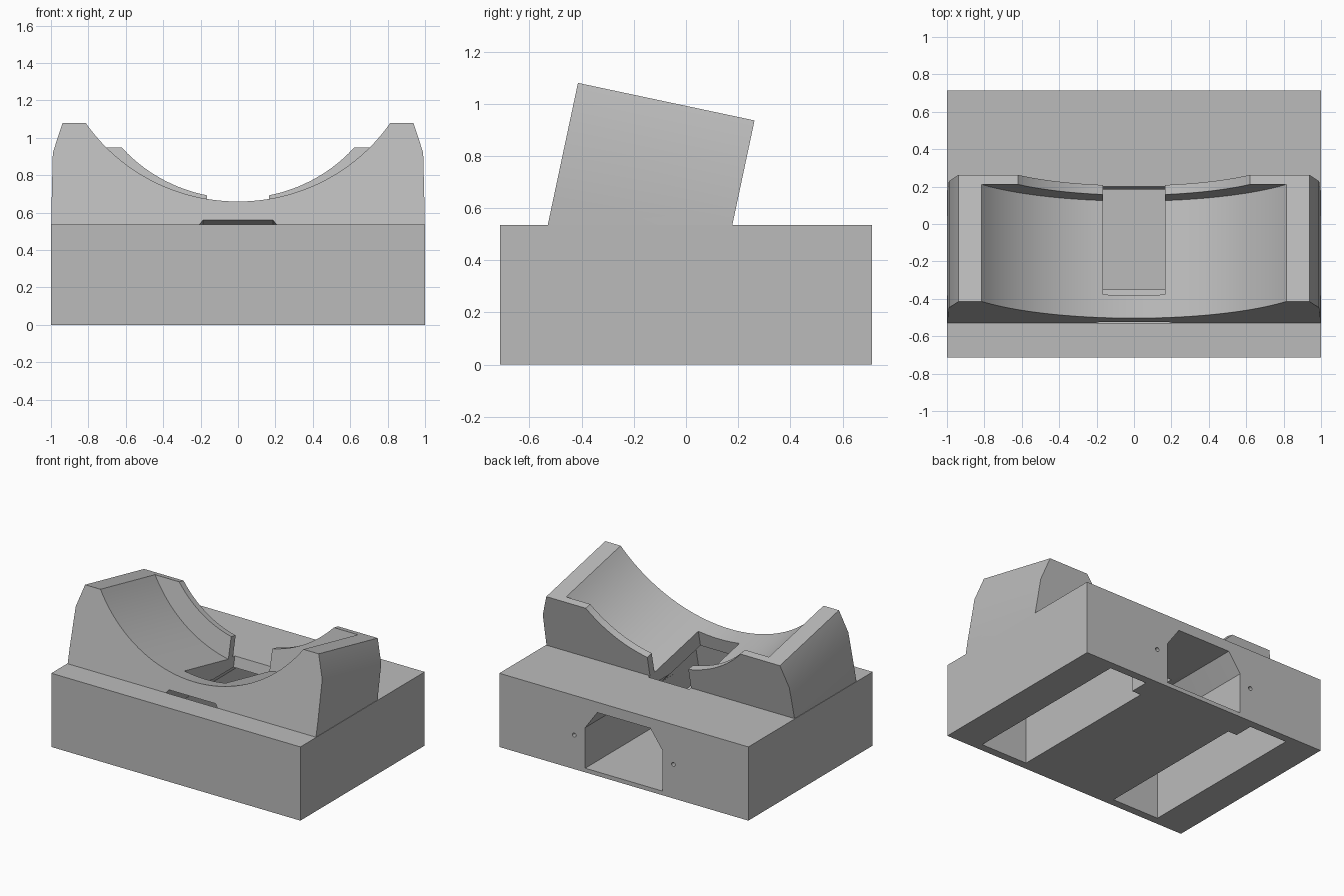
import bpy, bmesh, math
from mathutils import Matrix, Vector

if "Cube" in bpy.data.objects:
    bpy.data.objects.remove(bpy.data.objects["Cube"])

TILT = math.radians(12)
FLAT = Matrix.Identity(4)
# tilted cradle frame: origin on the front bottom edge of the cradle
LEAN = Matrix.Translation((0, -0.53, 0.535)) @ Matrix.Rotation(-TILT, 4, 'X')

grey = bpy.data.materials.new("plain grey")
grey.diffuse_color = (0.5, 0.5, 0.5, 1)
grey.use_nodes = True
grey.node_tree.nodes["Principled BSDF"].inputs["Base Color"].default_value = grey.diffuse_color


def prism(name, profile, d0, d1, frame=FLAT):
    """Extrude an (x, z) profile along y from d0 to d1 inside a frame."""
    bm = bmesh.new()
    rings = [[bm.verts.new(frame @ Vector((x, d, z))) for x, z in profile] for d in (d0, d1)]
    n = len(profile)
    bm.faces.new(rings[0])
    bm.faces.new(rings[1][::-1])
    for i in range(n):
        j = (i + 1) % n
        bm.faces.new((rings[0][j], rings[0][i], rings[1][i], rings[1][j]))
    bmesh.ops.recalc_face_normals(bm, faces=bm.faces)
    me = bpy.data.meshes.new(name)
    bm.to_mesh(me)
    bm.free()
    me.materials.append(grey)
    ob = bpy.data.objects.new(name, me)
    bpy.context.collection.objects.link(ob)
    return ob


def rect(x0, x1, z0, z1):
    return [(x0, z0), (x1, z0), (x1, z1), (x0, z1)]


def mirrored(half):
    return half + [(-x, z) for x, z in reversed(half)]


def circle(cx, cz, r, n):
    return [(cx + r * math.cos(2 * math.pi * i / n), cz + r * math.sin(2 * math.pi * i / n))
            for i in range(n)]


def combine(body, tool, operation):
    mod = body.modifiers.new(tool.name, 'BOOLEAN')
    mod.object, mod.operation, mod.solver = tool, operation, 'EXACT'
    bpy.context.view_layer.objects.active = body
    bpy.ops.object.modifier_apply(modifier=mod.name)
    bpy.data.objects.remove(tool)


# base block and leaning cradle
stand = prism("dock_stand", rect(-1, 1, 0, 0.535), -0.713, 0.713)
cradle = prism("cradle", mirrored([(0.997, -0.1), (0.997, 0.1), (0.99, 0.394), (0.938, 0.557)]),
               0, 0.692, LEAN)
combine(stand, cradle, 'UNION')

# round trough, with a shallower rear lip
AXIS = 1.114
combine(stand, prism("trough", circle(0, AXIS, 0.987, 128), -0.3, 0.64, LEAN), 'DIFFERENCE')
combine(stand, prism("rear_lip", circle(0, AXIS, 0.834, 128), 0.5, 0.9, LEAN), 'DIFFERENCE')

# cable passage from the rear, and leaning plug channel under the cradle
passage = mirrored([(0.31, 0.03), (0.31, 0.325), (0.213, 0.46)])
combine(stand, prism("cable_passage", passage, -0.35, 0.8), 'DIFFERENCE')
channel = mirrored([(0.309, -0.35), (0.309, -0.13), (0.187, 0.0256)])
combine(stand, prism("plug_channel", channel, 0.0, 0.5, LEAN), 'DIFFERENCE')

# slot through the trough and lip down to the passage
combine(stand, prism("plug_slot", rect(-0.165, 0.165, -0.28, 0.7), 0.126, 0.714, LEAN), 'DIFFERENCE')

# underside pockets with a screw boss at each inner rear corner
for side in (-1, 1):
    def span(a, b):
        return sorted((side * a, side * b))
    pocket = prism("pocket", rect(*span(0.375, 0.75), -0.1, 0.475), -0.655, 0.655)
    boss = prism("boss", rect(*span(0.3, 0.447), -0.2, 0.6), 0.515, 0.7)
    combine(pocket, boss, 'DIFFERENCE')
    combine(stand, pocket, 'DIFFERENCE')
    screw = prism("screw_hole", circle(side * 0.398, 0.247, 0.015, 16), 0.58, 0.8)
    combine(stand, screw, 'DIFFERENCE')

# smooth trough, crisp edges
bpy.ops.object.select_all(action='DESELECT')
stand.select_set(True)
bpy.context.view_layer.objects.active = stand
bpy.ops.object.shade_smooth_by_angle(angle=math.radians(20))
